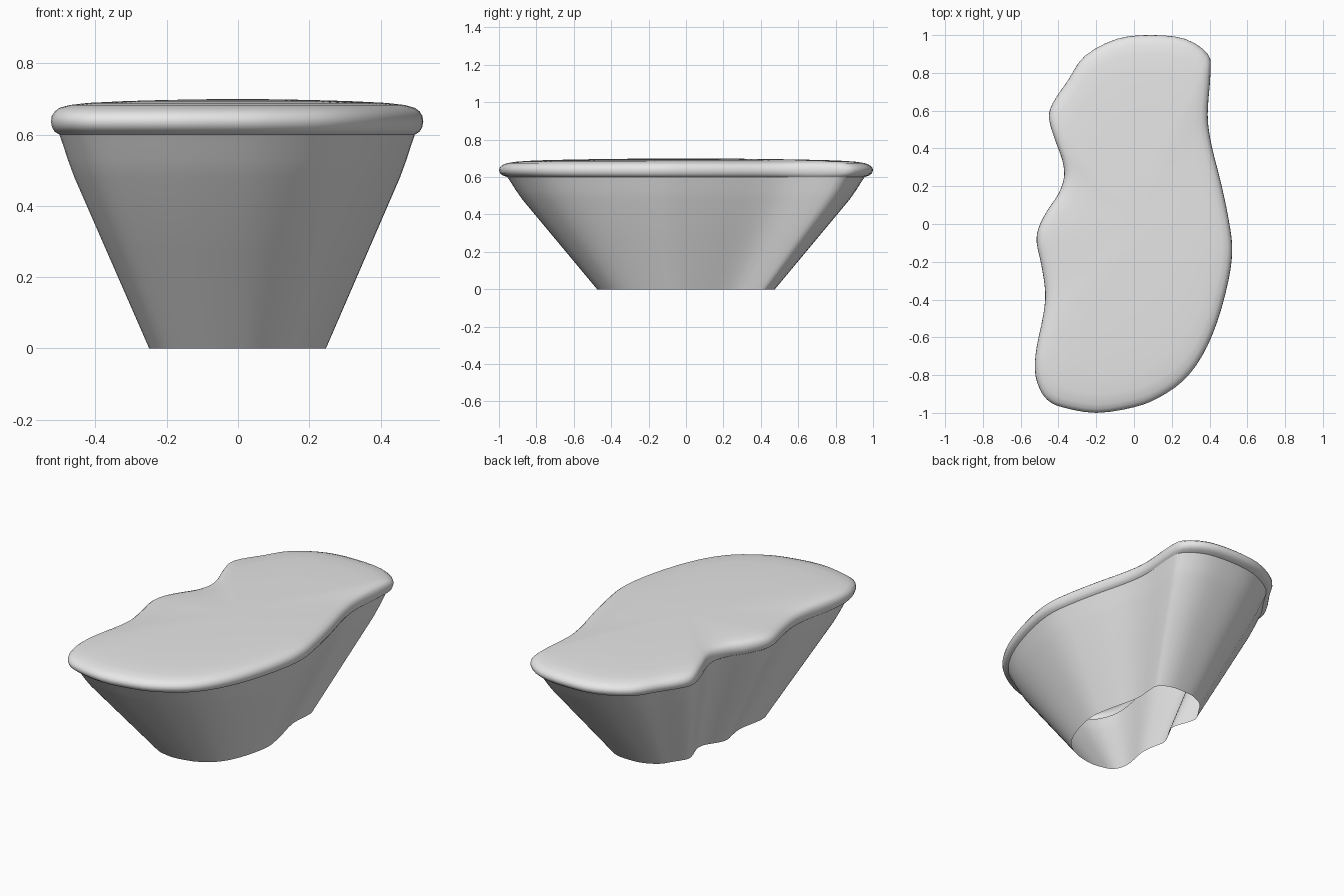
import bpy, bmesh, math
from mathutils import Vector

cube = bpy.data.objects.get("Cube")
if cube:
    bpy.data.objects.remove(cube, do_unlink=True)

# Plain grey surface
grey = bpy.data.materials.new("light_grey")
grey.use_nodes = True
colour = (0.8, 0.8, 0.8, 1)
grey.diffuse_color = colour
grey.node_tree.nodes["Principled BSDF"].inputs["Base Color"].default_value = colour

# Wavy plan outline of the rim, counterclockwise from the front
OUTLINE = [
    (-.2, -1), (0, -.97), (.13, -.92), (.26, -.83), (.36, -.7), (.44, -.52),
    (.5, -.3), (.52, -.13), (.5, .03), (.46, .22), (.41, .42), (.39, .58),
    (.405, .8), (.39, .9), (.27, .98), (.09, 1), (-.09, .98), (-.26, .89),
    (-.35, .76), (-.43, .64), (-.45, .56), (-.42, .45), (-.38, .34),
    (-.37, .25), (-.4, .16), (-.46, .07), (-.505, -.02), (-.515, -.1),
    (-.49, -.22), (-.47, -.36), (-.48, -.48), (-.515, -.65), (-.525, -.77),
    (-.505, -.86), (-.46, -.93), (-.38, -.97)]

# Cross-sections as (outline scale, height)
WALL = [(.475, 0), (.7, .27), (.875, .48), (.91, .53), (.935, .57), (.955, .6)]
LID = [(.955, .6), (.98, .608), (.994, .62), (1, .636), (.996, .652),
       (.98, .665), (.955, .675), (.9, .683), (.8, .689), (.6, .694),
       (.4, .697), (.2, .699)]


def smooth_loop(points, steps):
    """Closed Catmull-Rom curve through the points."""
    pts = [Vector(p) for p in points]
    n = len(pts)
    loop = []
    for i in range(n):
        a, b, c, d = (pts[(i + k) % n] for k in (-1, 0, 1, 2))
        for s in range(steps):
            t = s / steps
            loop.append(b + (c - a) * t / 2 + (a * 2 - b * 5 + c * 4 - d) * t**2 / 2
                        + (b * 3 - a - c * 3 + d) * t**3 / 2)
    return loop


def loft(name, section, closed_top=False):
    """Stack scaled copies of the outline and bridge them."""
    outline = smooth_loop(OUTLINE, 3)
    bm = bmesh.new()
    rings = [[bm.verts.new((p.x * s, p.y * s, z)) for p in outline]
             for s, z in section]
    n = len(outline)
    for low, high in zip(rings, rings[1:]):
        for i in range(n):
            j = (i + 1) % n
            bm.faces.new((low[i], low[j], high[j], high[i]))
    if closed_top:
        centre = bm.verts.new((0, 0, section[-1][1] + .001))
        for i in range(n):
            bm.faces.new((rings[-1][i], rings[-1][(i + 1) % n], centre))
    mesh = bpy.data.meshes.new(name)
    bm.to_mesh(mesh)
    bm.free()
    mesh.materials.append(grey)
    obj = bpy.data.objects.new(name, mesh)
    bpy.context.collection.objects.link(obj)
    bpy.ops.object.select_all(action='DESELECT')
    obj.select_set(True)
    bpy.context.view_layer.objects.active = obj
    bpy.ops.object.shade_smooth_by_angle(angle=math.radians(60))
    return obj


# Flared wall, open at the foot, and the rounded domed top
loft("flared_wall", WALL)
loft("rounded_top", LID, closed_top=True)
